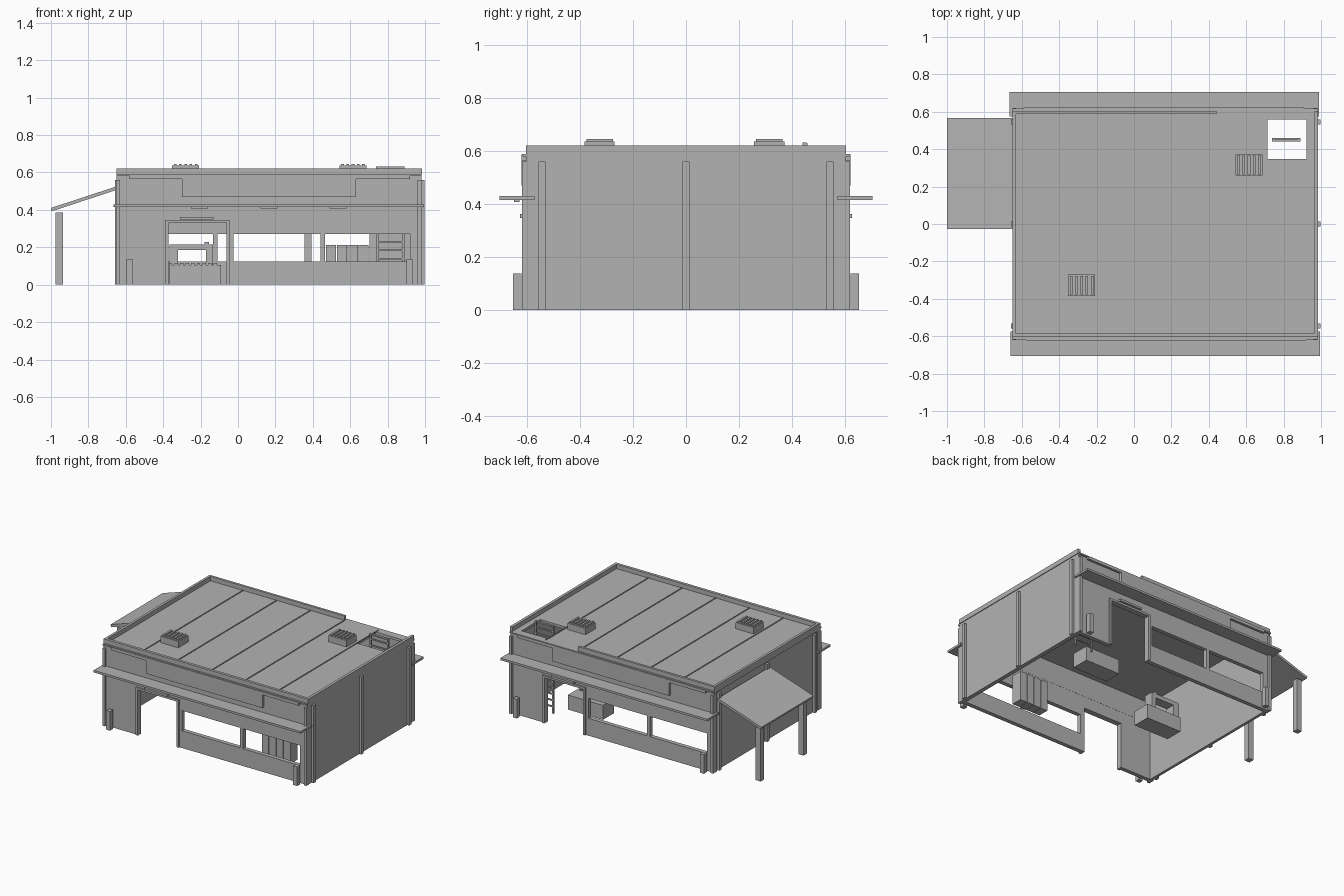
import bpy
from math import atan2
from mathutils import Matrix, Vector

cube = bpy.data.objects.get("Cube")
if cube:
    bpy.data.objects.remove(cube, do_unlink=True)

grey = bpy.data.materials.new("plain_grey")
grey.use_nodes = True
grey.diffuse_color = (0.45, 0.45, 0.45, 1)
grey.node_tree.nodes["Principled BSDF"].inputs["Base Color"].default_value = (0.45, 0.45, 0.45, 1)

MID = 0.165                      # centre of the hall in x
X0, X1, Y1 = -0.65, 0.98, 0.605  # hall limits
TURN = Matrix.Translation((MID, 0, 0)) @ Matrix.Rotation(3.14159265, 4, 'Z') @ Matrix.Translation((-MID, 0, 0))


def boxes(name, spans, both_sides=False):
    """One object from boxes given as ((x0, x1), (y0, y1), (z0, z1))."""
    verts, faces = [], []
    for xs, ys, zs in spans:
        n = len(verts)
        verts += [(x, y, z) for x in xs for y in ys for z in zs]
        faces += [[n + i for i in f] for f in
                  ((0, 1, 3, 2), (4, 6, 7, 5), (0, 4, 5, 1), (2, 3, 7, 6), (0, 2, 6, 4), (1, 5, 7, 3))]
    mesh = bpy.data.meshes.new(name)
    mesh.from_pydata(verts, [], faces)
    mesh.materials.append(grey)
    ob = bpy.data.objects.new(name, mesh)
    bpy.context.collection.objects.link(ob)
    if both_sides:  # the rear facade is the front one turned half round
        rear = bpy.data.objects.new("rear_" + name, mesh.copy())
        rear.data.transform(TURN)
        bpy.context.collection.objects.link(rear)
    return ob


# Long facades with a doorway and a wide window
wall = (-Y1, -Y1 + 0.03)
boxes("facade", [
    ((X0, -0.385), wall, (0, 0.58)),
    ((-0.385, -0.05), wall, (0.335, 0.58)),
    ((-0.05, X1), wall, (0, 0.125)),
    ((-0.05, X1), wall, (0.27, 0.58)),
    ((0.92, X1), wall, (0.125, 0.27)),
    ((-0.05, -0.025), wall, (0.125, 0.27)),
    ((0.44, 0.465), wall, (0.125, 0.27)),
], True)
frame = (-Y1 - 0.01, -Y1 + 0.03)
boxes("door_frame", [
    ((-0.39, -0.372), frame, (0, 0.345)),
    ((-0.062, -0.045), frame, (0, 0.345)),
    ((-0.372, -0.062), frame, (0.33, 0.345)),
], True)
boxes("door_lamp", [((-0.31, -0.13), (-0.627, -Y1), (0.348, 0.363))], True)
boxes("canopy", [((-0.66, 0.995), (-0.706, -0.574), (0.415, 0.43))], True)
boxes("canopy_lamps", [((x, x + 0.09), (-0.65, -0.63), (0.407, 0.415)) for x in (-0.25, 0.12, 0.49)])
boxes("sign_fascia", [
    ((-0.58, 0.92), (-0.622, -Y1), (0.565, 0.587)),
    ((-0.3, 0.63), (-0.622, -Y1), (0.47, 0.565)),
], True)
boxes("corner_posts", [((x, x + 0.02), (-0.62, -Y1), (0, 0.56)) for x in (X0, X1 - 0.02)], True)
boxes("bollards", [((x, x + 0.032), (-0.655, -0.622), (0, 0.138)) for x in (-0.596, 0.9)], True)

# Closed end walls with pilasters
inner = Y1 - 0.03
boxes("end_walls", [(xs, (-inner, inner), (0, 0.58)) for xs in ((X0 + 0.01, X0 + 0.03), (X1 - 0.03, X1))])
boxes("end_pilasters", [(xs, (y - 0.013, y + 0.013), (0, 0.56))
                        for xs in ((X0 - 0.008, X0 + 0.01), (X1, X1 + 0.016)) for y in (-0.545, 0, 0.545)])

# Roof with a hatch opening, seams and parapet
hx, hy, rz = (0.706, 0.922), (0.347, 0.56), (0.572, 0.59)
boxes("roof", [
    ((X0, hx[0]), (-Y1, Y1), rz),
    ((hx[1], X1), (-Y1, Y1), rz),
    (hx, (-Y1, hy[0]), rz),
    (hx, (hy[1], Y1), rz),
])
seams = [X0 + 0.01 + 0.27 * k for k in range(1, 6)]
boxes("roof_seams", [((x - 0.003, x + 0.003), (-0.585, 0.585), (0.59, 0.595)) for x in seams])
cap = (0.588, 0.622)
boxes("parapet", [
    ((X0, X1 + 0.005), (-Y1, -0.585), cap),
    ((X0, 0.44), (0.588, Y1), cap),
    ((X0, X0 + 0.018), (-0.585, 0.588), cap),
    ((X1 - 0.015, X1 + 0.005), (-0.585, Y1), cap),
])
boxes("cornice", [((X0, X1), (-0.618, -Y1), (0.58, 0.59))], True)

# Roof ventilation units with slatted tops
for name, x, y in (("front_vent", -0.28, -0.327), ("rear_vent", 0.615, 0.315)):
    boxes(name, [((x - 0.072, x + 0.072), (y - 0.057, y + 0.057), (0.59, 0.636))] +
          [((x + d - 0.007, x + d + 0.007), (y - 0.05, y + 0.05), (0.636, 0.646))
           for d in (-0.056, -0.028, 0, 0.028, 0.056)])

# Ladder under the hatch
boxes("ladder", [((x, x + 0.012), (0.45, 0.46), (0, 0.63)) for x in (0.738, 0.878)] +
      [((0.74, 0.89), (0.45, 0.46), (0.045 * k, 0.045 * k + 0.009)) for k in range(1, 14)] +
      [((0.738, 0.89), (0.44, 0.455), (0.622, 0.632))])

# Side shelter: sloped sheet on two posts
shelter = boxes("shelter_roof", [((-0.19, 0.19), (-0.027, 0.568), (-0.009, 0.009))])
slope = Vector((0.35, 0, 0.115))
shelter.data.transform(Matrix.Translation((-0.823, 0, 0.459)) @
                       Matrix.Rotation(-atan2(slope.z, slope.x), 4, 'Y') @
                       Matrix.Scale(slope.length / 0.38, 4, (1, 0, 0)))
boxes("shelter_posts", [((-0.975, -0.935), (y - 0.02, y + 0.02), (0, 0.385)) for y in (0.03, 0.52)])

# Counters with an open-fronted stand and a row of small goods
for name, x, y in (("entry_counter", -0.37, -0.1), ("rear_counter", 0.42, 0.22)):
    deep = (y + 0.05, y + 0.12)
    boxes(name, [((x, x + 0.28), (y, y + 0.13), (0, 0.105))])
    boxes(name + "_goods", [((x + 0.03 * k, x + 0.03 * k + 0.018), (y + 0.005, y + 0.03), (0.105, 0.115))
                            for k in range(9)])
    if x < 0:
        boxes(name + "_stand", [
            ((x + 0.005, x + 0.05), deep, (0.105, 0.185)),
            ((x + 0.2, x + 0.235), deep, (0.105, 0.185)),
            ((x + 0.005, x + 0.235), deep, (0.185, 0.215)),
            ((x + 0.19, x + 0.215), deep, (0.215, 0.228)),
        ])

# Row of four lockers behind the front window
for k in range(4):
    x = 0.47 + 0.058 * k
    boxes("locker", [((x, x + 0.055), (-0.4, -0.32), (0, 0.213)),
                     ((x + 0.02, x + 0.035), (-0.404, -0.4), (0.195, 0.2))])
